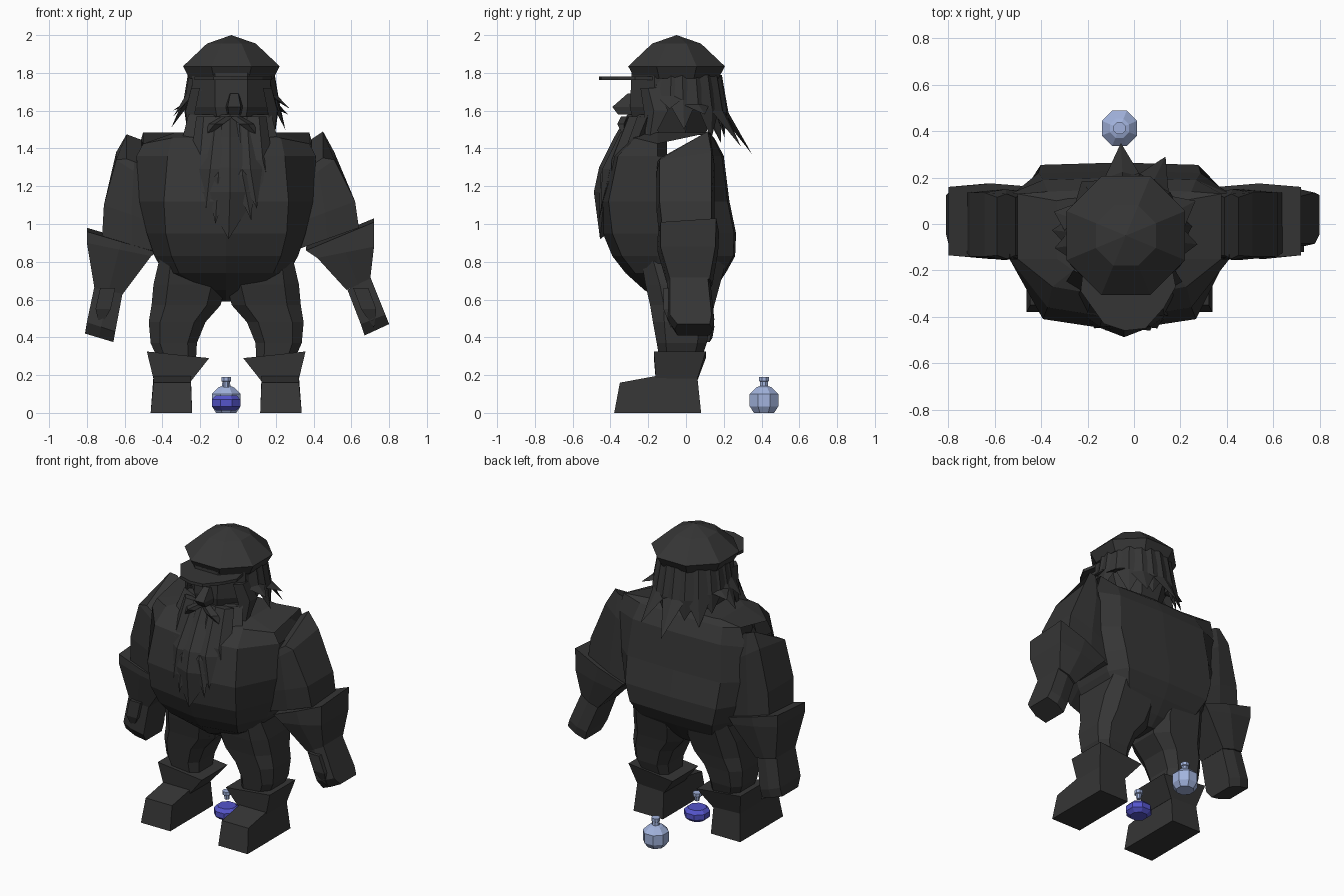
import bpy, bmesh
from math import sin, cos, pi, radians
from mathutils import Vector

if "Cube" in bpy.data.objects:
    bpy.data.objects.remove(bpy.data.objects["Cube"])

MID = -0.0625           # body centre line
HEAD = Vector((-0.035, -0.06, 0))


def material(name, rgb):
    m = bpy.data.materials.new(name)
    m.use_nodes = True
    m.diffuse_color = (*rgb, 1)
    m.node_tree.nodes["Principled BSDF"].inputs["Base Color"].default_value = (*rgb, 1)
    return m


CHARCOAL = material("charcoal", (0.036, 0.036, 0.036))
GLASS = material("pale_blue_glass", (0.36, 0.45, 0.72))
LIQUID = material("deep_blue", (0.09, 0.09, 0.60))


def loft(name, rings, mat=CHARCOAL, skip=()):
    """Join rings of points into a closed flat-shaded skin; a one-point ring is a tip."""
    bm = bmesh.new()
    loops = [[bm.verts.new(p) for p in ring] for ring in rings]
    for r, (a, b) in enumerate(zip(loops, loops[1:])):
        n = len(a)
        for i in range(n):
            if (r, i) in skip:
                continue
            j = (i + 1) % n
            if len(b) == 1:
                bm.faces.new((a[i], a[j], b[0]))
            else:
                bm.faces.new((a[i], a[j], b[j], b[i]))
    for end in (loops[0], loops[-1]):
        if len(end) > 2:
            bm.faces.new(end)
    bmesh.ops.recalc_face_normals(bm, faces=bm.faces)
    mesh = bpy.data.meshes.new(name)
    bm.to_mesh(mesh)
    bm.free()
    mesh.materials.append(mat)
    obj = bpy.data.objects.new(name, mesh)
    bpy.context.collection.objects.link(obj)
    return obj


def lathe(name, centre, profile, mat, sides=8):
    """Turn (radius, height) pairs around an upright axis."""
    x, y = centre
    step = 2 * pi / sides
    loft(name, [[(x + r * cos(step * (i + .5)), y + r * sin(step * (i + .5)), z)
                 for i in range(sides)] if r else [(x, y, z)] for r, z in profile], mat)


def lock(name, root, bend, tip, width, depth=0.03):
    """Pointed tuft of hair: wide at the root and bend, sharp at the tip."""
    root, bend, tip = Vector(root), Vector(bend), Vector(tip)
    out = bend - HEAD
    out.z = 0
    out.normalize()
    side = Vector((-out.y, out.x, 0)) * width
    rings = [[p - side * k, p + out * depth, p + side * k, p - out * depth]
             for p, k in ((root, 0.8), (bend, 1))]
    loft(name, rings + [[tip]])


# Torso: height, front, back, half width, corner width, side slope; armholes left open
torso = []
for z, f, b, w, c, slope in ((1.485, -.25, .12, .27, .20, 0), (1.455, -.32, .15, .44, .29, .03),
                             (1.36, -.41, .20, .475, .31, 0), (1.12, -.46, .23, .46, .33, 0),
                             (.95, -.44, .265, .42, .32, 0), (.83, -.39, .26, .38, .29, 0),
                             (.74, -.32, .21, .33, .25, 0), (.65, -.22, .15, .16, .10, 0),
                             (.59, -.10, .09, .05, .03, 0)):
    half = [(c, f + .05, z), (w, -.15, z - slope), (w, min(.13, b - .02), z + slope), (c + .02, b - .01, z)]
    ring = [(0, f, z)] + half + [(0, b, z)] + [(-x, y, h) for x, y, h in reversed(half)]
    torso.append([(MID + x, y, h) for x, y, h in ring])
loft("torso", torso, skip={(1, 2), (1, 7)})


# Arms: outer x and z, inner x and z, front, back, front-to-back slope
def arm_part(name, stations):
    rings = []
    for ox, oz, ix, iz, f, b, slope in stations:
        mx, mz = (ox + ix) / 2, (oz + iz) / 2
        e = .015
        rings.append([(ox, f + e, oz - slope), (mx, f, mz - slope), (ix, f + e, iz - slope),
                      (ix, b - e, iz + slope), (mx, b, mz + slope), (ox, b - e, oz + slope)])
    loft(name, rings)


arm_part("right_upper_arm", ((-.59, 1.41, -.51, 1.38, -.15, .13, .065),
                             (-.645, 1.36, -.46, 1.24, -.155, .15, .02),
                             (-.71, 1.10, -.42, 1.00, -.155, .15, 0),
                             (-.72, .92, -.41, .85, -.14, .15, 0)))
arm_part("right_forearm", ((-.80, .97, -.43, .86, -.15, .175, .01),
                           (-.80, .90, -.46, .83, -.15, .175, 0),
                           (-.76, .66, -.61, .63, -.10, .14, 0)))
arm_part("right_hand", ((-.76, .67, -.61, .64, -.10, .13, 0),
                        (-.80, .48, -.65, .43, -.10, .15, 0),
                        (-.81, .42, -.66, .375, -.06, .14, 0)))
arm_part("left_upper_arm", ((.45, 1.42, .39, 1.38, -.15, .13, .07),
                            (.51, 1.36, .34, 1.24, -.155, .15, .02),
                            (.62, 1.12, .30, 1.00, -.155, .15, 0),
                            (.64, .98, .30, .86, -.14, .15, 0)))
arm_part("left_forearm", ((.72, 1.02, .36, .87, -.15, .175, .01),
                          (.72, .88, .42, .82, -.15, .17, 0),
                          (.70, .71, .575, .65, -.10, .14, 0)))
arm_part("left_hand", ((.70, .72, .58, .65, -.10, .13, 0),
                       (.78, .52, .65, .47, -.10, .15, 0),
                       (.80, .47, .67, .41, -.06, .14, 0)))
for side, x, dx in (("right", -.69, -.04), ("left", .65, .07)):
    loft(side + "_thumb", [[(x + k * dx + i, -.07 + j, z) for i, j in ((-.04, -.05), (.04, -.05), (.04, .05), (-.04, .05))]
                           for z, k in ((.66, 0), (.55, .6))] + [[(x + dx, -.08, .45)]])


# Legs, boots and feet, mirrored about the centre line
def leg_part(name, sign, stations):
    rings = []
    for z, out, inn, f, b in stations:
        e = (out - inn) * .2
        rings.append([(MID + sign * x, y, z) for x, y in
                      ((inn, f + e), (inn + e, f), (out - e, f), (out, f + e),
                       (out, b - e), (out - e, b), (inn + e, b), (inn, b - e))])
    loft(name, rings)


for side, s in (("left", 1), ("right", -1)):
    leg_part(side + "_leg", s, ((.83, .35, .05, -.24, .22), (.68, .385, 0, -.215, .18),
                                (.57, .395, .03, -.19, .15), (.48, .41, .11, -.175, .13),
                                (.37, .40, .155, -.155, .11), (.28, .36, .16, -.14, .08)))
    flare = []
    for zo, zi, out, inn, f, b in ((.325, .29, .42, .09, -.17, .105), (.18, .17, .385, .185, -.16, .06)):
        flare.append([(MID + s * x, y, z) for x, y, z in
                      ((inn, f, zi), (out, f, zo), (out, b, zo), (inn, b, zi))])
    loft(side + "_boot_cuff", flare)
    loft(side + "_foot", [[(MID + s * x, y, z) for x, y, z in
                           ((.18, lo, 0), (.40, lo, 0), (.385, hi, top), (.187, hi, top))]
                          for lo, hi, top in ((.08, .06, .19), (-.16, -.16, .195), (-.38, -.35, .16))])

# Head and nose
loft("head", [[(HEAD.x + rx * cos(pi * (i + .5) / 4), -.08 + ry * sin(pi * (i + .5) / 4), z)
               for i in range(8)] for z, rx, ry in ((1.47, .16, .20), (1.62, .225, .235), (1.80, .225, .225))])
loft("nose", [[(HEAD.x + .015 + x, y, z) for x, y, z in ((-w, back, z), (w, back, z), (w * .7, y, z), (-w * .7, y, z))]
              for z, w, back, y in ((1.69, .03, -.25, -.31), (1.62, .05, -.25, -.39), (1.58, .04, -.25, -.36))])

# Cap with a flat peak
lathe("cap", (-.035, -.05), ((.24, 1.77), (.277, 1.835), (.14, 1.955), (0, 2.0)), CHARCOAL)
peak = ((-.21, -.12), (-.23, -.29), (-.13, -.43), (-.04, -.46), (.05, -.45), (.13, -.36), (.18, -.27), (.15, -.12))
loft("cap_peak", [[(x, y, z) for x, y in peak] for z in (1.762, 1.782)])

# Hair around the sides and back: angle, tip reach, tip height
for i, (angle, reach, tip) in enumerate(((-25, .24, 1.52), (-5, .31, 1.61), (10, .29, 1.50), (28, .34, 1.58),
                                         (46, .27, 1.45), (64, .39, 1.41), (78, .27, 1.47), (93, .41, 1.37),
                                         (110, .28, 1.46), (128, .31, 1.43), (146, .27, 1.50), (160, .33, 1.60),
                                         (174, .32, 1.51), (188, .31, 1.57), (205, .24, 1.52))):
    a = radians(angle)
    out = Vector((cos(a), sin(a), 0))
    up = Vector((0, 0, 1))
    lock(f"hair_lock_{i}", HEAD + out * (.205 + .02 * sin(a)) + up * 1.79,
         HEAD + out * (.225 + .035 * sin(a)) + up * (1.67 - .08 * sin(a)),
         HEAD + out * reach + up * tip, .08, .025)

# Beard: a central mass and hanging locks
loft("beard_core", [[(MID + .02 - w, back, z), (MID + .02, f, z), (MID + .02 + w, back, z), (MID + .02, -.1, z)]
                    for z, w, f, back in ((1.58, .22, -.31, -.20), (1.46, .25, -.38, -.25),
                                          (1.30, .21, -.46, -.38), (1.17, .15, -.488, -.43))]
     + [[(-.05, -.455, .92)]])
for i, (x, bx, tx, tz, y) in enumerate(((-.20, -.23, -.30, 1.41, -.20), (-.17, -.19, -.25, 1.18, -.37),
                                        (-.11, -.14, -.17, 1.08, -.42), (-.08, -.10, -.12, 1.00, -.43),
                                        (0, .02, .07, 1.02, -.43), (.04, .06, .10, 1.08, -.42),
                                        (.10, .12, .17, 1.18, -.37), (.14, .16, .22, 1.41, -.20))):
    lock(f"beard_lock_{i}", (x, max(y, -.28), 1.57), (bx, y, (1.5 + tz) / 2), (tx, y - .03, tz), .07, .025)
for side, s in (("left", 1), ("right", -1)):
    lock(side + "_moustache", (HEAD.x + s * .02, -.32, 1.57), (HEAD.x + s * .08, -.34, 1.53),
         (HEAD.x + s * .16, -.32, 1.44), .04, .025)
    lock(side + "_sideburn", (HEAD.x + s * .19, -.19, 1.72), (HEAD.x + s * .22, -.16, 1.60),
         (HEAD.x + s * .22, -.20, 1.40), .07, .025)

# Bottle behind, and a second one between the feet with its filling
lathe("glass_bottle", (MID, .413), ((.058, 0), (.082, .035), (.082, .10), (.045, .135), (.024, .142),
                                    (.022, .165), (.028, .168), (.028, .19)), GLASS)
lathe("bottle_filling", (MID, -.03), ((.055, .012), (.082, .035), (.082, .07), (.06, .092)), LIQUID)
lathe("bottle_stopper", (MID, -.03), ((.015, .135), (.018, .165), (.028, .168), (.028, .19)), GLASS)
